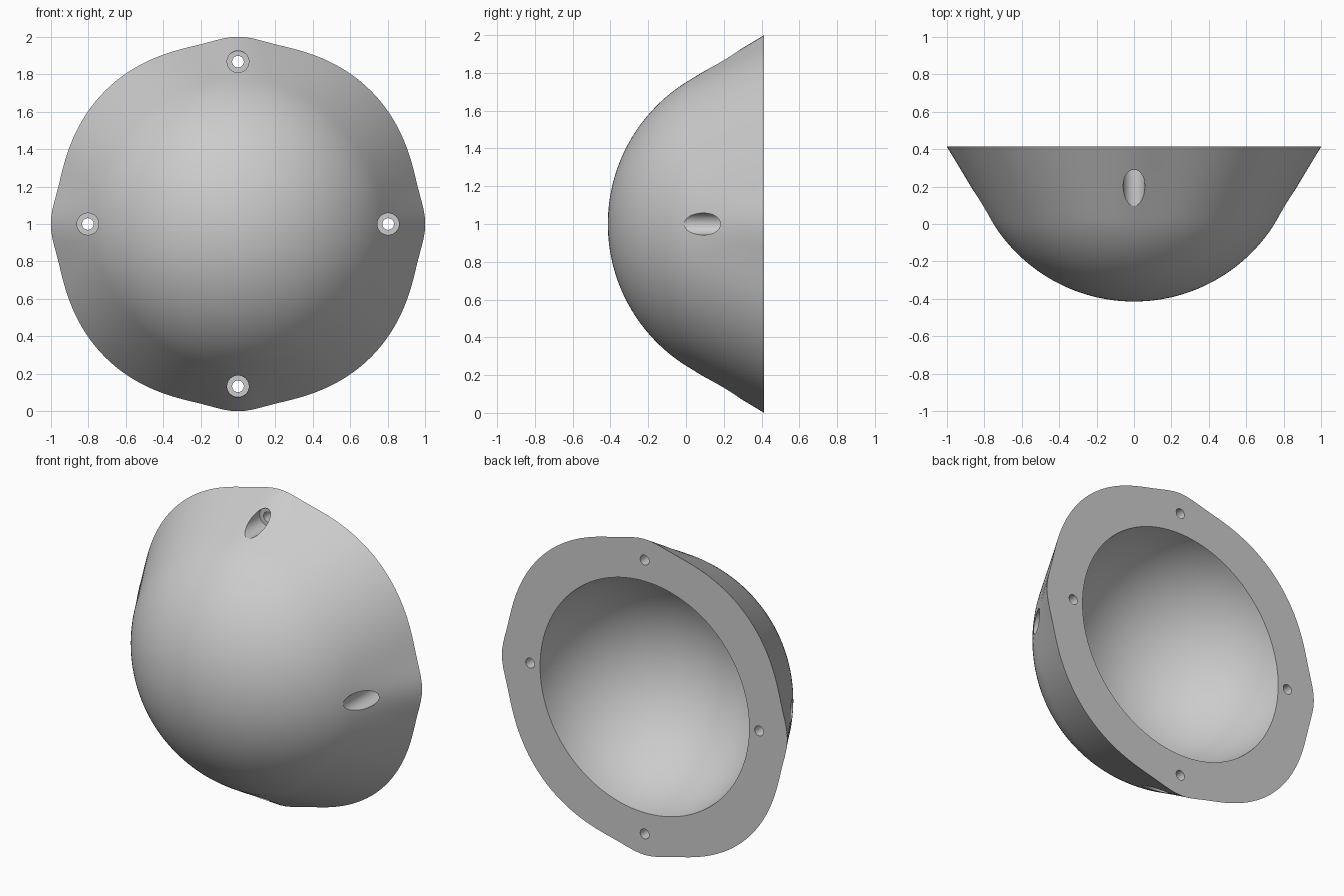
import bpy, bmesh
from math import sin, cos, pi, radians, exp, asin

if "Cube" in bpy.data.objects:
    bpy.data.objects.remove(bpy.data.objects["Cube"], do_unlink=True)

SEG = 160
BACK = 0.414         # plane of the mounting face
CENTRE = 0.473       # y of the shared sphere centre
R_OUT, R_IN = 0.887, 0.735
TANGENT = radians(59)

grey = bpy.data.materials.new("plain grey")
grey.use_nodes = True
colour = (0.6, 0.6, 0.6, 1)
grey.diffuse_color = colour
grey.node_tree.nodes["Principled BSDF"].inputs["Base Color"].default_value = colour


def rim_radius(angle):
    """Rounded four-sided outline with a small nose on each axis."""
    a = (angle + pi / 4) % (pi / 2) - pi / 4
    return 0.987 - 0.018 * cos(4 * a) + 0.031 * exp(-(a / radians(9)) ** 2)


def loft(name, rings, x=0, z=1):
    """Closed skin through rings of (radius function, y) around the y axis."""
    bm = bmesh.new()
    loops = []
    for radius, y in rings:
        loops.append([bm.verts.new((x + radius(t) * cos(t), y, z + radius(t) * sin(t)))
                      for t in (2 * pi * i / SEG for i in range(SEG))])
    for a, b in zip(loops, loops[1:]):
        for i in range(SEG):
            j = (i + 1) % SEG
            bm.faces.new((a[i], a[j], b[j], b[i]))
    bm.faces.new(loops[0])
    bm.faces.new(loops[-1])
    bmesh.ops.recalc_face_normals(bm, faces=bm.faces)
    mesh = bpy.data.meshes.new(name)
    bm.to_mesh(mesh)
    bm.free()
    obj = bpy.data.objects.new(name, mesh)
    bpy.context.collection.objects.link(obj)
    mesh.materials.append(grey)
    return obj


def circle(r):
    return lambda t: r


def flare(start, f):
    return lambda t: start + (rim_radius(t) - start) * f


def sphere_rings(radius, last, count):
    angles = [last * max(i, 0.15) / count for i in range(count + 1)]
    return [(circle(radius * sin(a)), CENTRE - radius * cos(a)) for a in angles]


# Outer dome, then the tangent flare out to the shaped rim
rings = sphere_rings(R_OUT, TANGENT, 32)
r0, y0 = R_OUT * sin(TANGENT), CENTRE - R_OUT * cos(TANGENT)
for k in range(1, 9):
    rings.append((flare(r0, k / 8), y0 + (BACK - y0) * k / 8))

# Flat mounting face into the hollow
mouth = pi / 2 - asin((CENTRE - BACK) / R_IN)
rings += reversed(sphere_rings(R_IN, mouth, 36))
dome = loft("hollow_dome", rings)

# Four counterbored screw holes
for x, z in ((0.802, 0), (-0.802, 0), (0, 0.867), (0, -0.867)):
    cutter = loft("screw_hole_cutter",
                  [(circle(0.058), -0.7), (circle(0.058), 0.3),
                   (circle(0.031), 0.3), (circle(0.031), 0.6)], x, 1 + z)
    cutter.hide_render = True
    cut = dome.modifiers.new("screw hole", "BOOLEAN")
    cut.operation = "DIFFERENCE"
    cut.solver = "EXACT"
    cut.object = cutter
    bpy.context.view_layer.objects.active = dome
    bpy.ops.object.modifier_apply(modifier=cut.name)
    bpy.data.objects.remove(cutter, do_unlink=True)

bpy.ops.object.select_all(action="DESELECT")
dome.select_set(True)
bpy.context.view_layer.objects.active = dome
bpy.ops.object.shade_smooth_by_angle(angle=radians(30))
